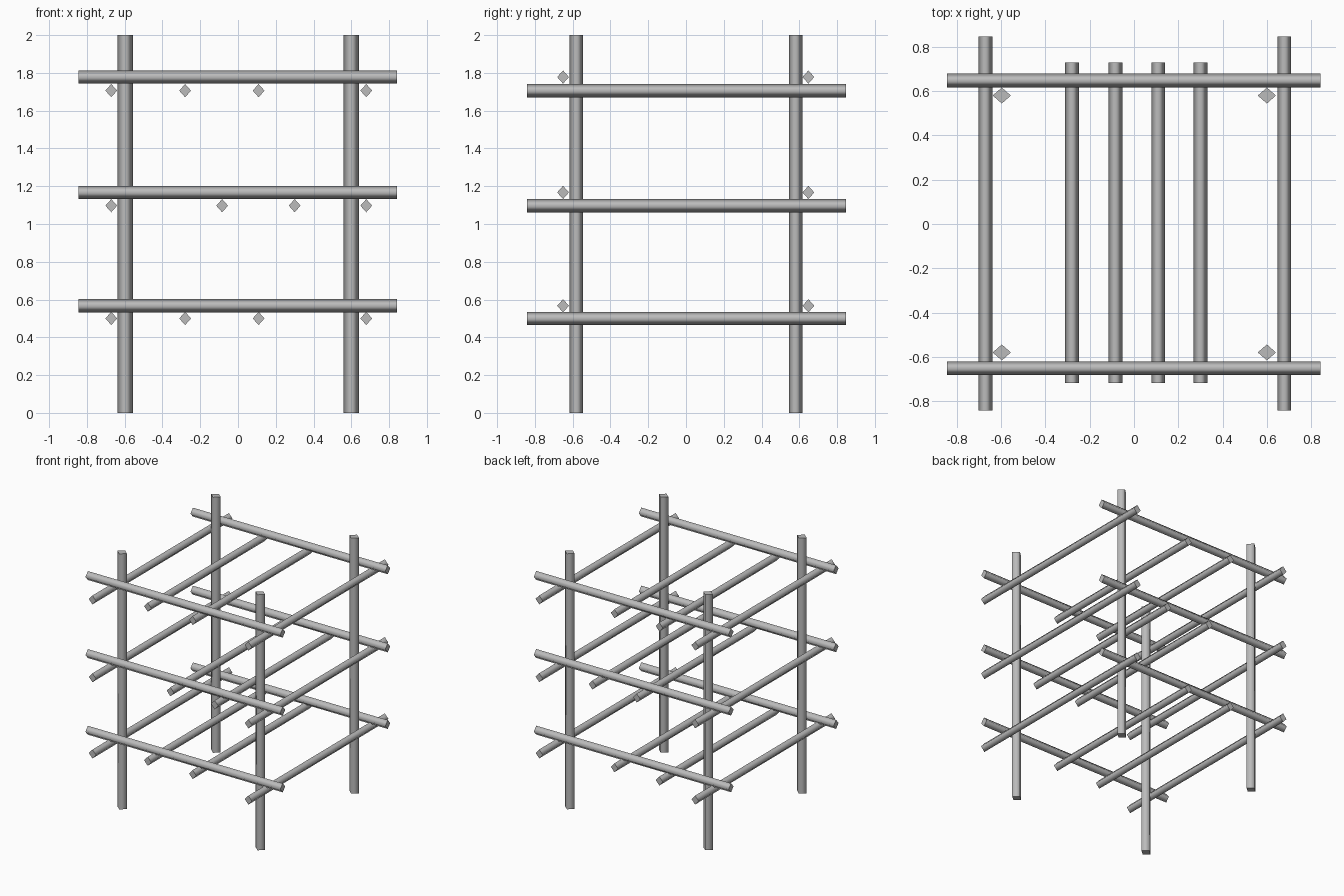
import bpy
import bmesh
from mathutils import Vector

cube = bpy.data.objects.get("Cube")
if cube:
    bpy.data.objects.remove(cube, do_unlink=True)

grey = bpy.data.materials.new("plain grey")
grey.use_nodes = True
GREY = (0.5, 0.5, 0.5, 1)
grey.diffuse_color = GREY
grey.node_tree.nodes["Principled BSDF"].inputs["Base Color"].default_value = GREY


def pole(name, start, end, side, up):
    """Square pole set on edge, with softly shaded sides and flat ends."""
    start, end, side, up = map(Vector, (start, end, side, up))
    bm = bmesh.new()
    profile = (side, up, -side, -up)
    rings = [[bm.verts.new(p + d) for d in profile] for p in (start, end)]
    for i in range(4):
        j = (i + 1) % 4
        face = bm.faces.new((rings[0][i], rings[0][j], rings[1][j], rings[1][i]))
        face.smooth = True
    for ring in rings:
        bm.faces.new(ring)
    bmesh.ops.recalc_face_normals(bm, faces=bm.faces)
    mesh = bpy.data.meshes.new(name)
    bm.to_mesh(mesh)
    bm.free()
    mesh.materials.append(grey)
    obj = bpy.data.objects.new(name, mesh)
    bpy.context.collection.objects.link(obj)


# Upright posts
for y, depth in ((-0.58, "front"), (0.58, "back")):
    for x, hand in ((-0.597, "right"), (0.6, "left")):
        pole(f"{depth}_{hand}_post", (x, y, 0), (x, y, 2), (0.041, 0, 0), (0, 0.036, 0))

# Three levels: cross rails lie above the side rails and the slats
levels = (
    ("lower", 0.567, 0.5, (-0.28, 0.109)),
    ("middle", 1.167, 1.097, (-0.084, 0.3)),
    ("upper", 1.778, 1.706, (-0.28, 0.109)),
)
SIDE, UP = (0.031, 0, 0), (0, 0, 0.035)
for level, rail_z, slat_z, slats in levels:
    for y, depth in ((-0.651, "front"), (0.648, "back")):
        pole(f"{level}_{depth}_rail", (-0.844, y, rail_z), (0.843, y, rail_z),
             (0, 0.031, 0), UP)
    for x, hand in ((-0.671, "right"), (0.679, "left")):
        pole(f"{level}_{hand}_rail", (x, -0.842, slat_z), (x, 0.846, slat_z), SIDE, UP)
    for x, hand in zip(slats, ("right", "left")):
        pole(f"{level}_{hand}_slat", (x, -0.717, slat_z), (x, 0.73, slat_z), SIDE, UP)
